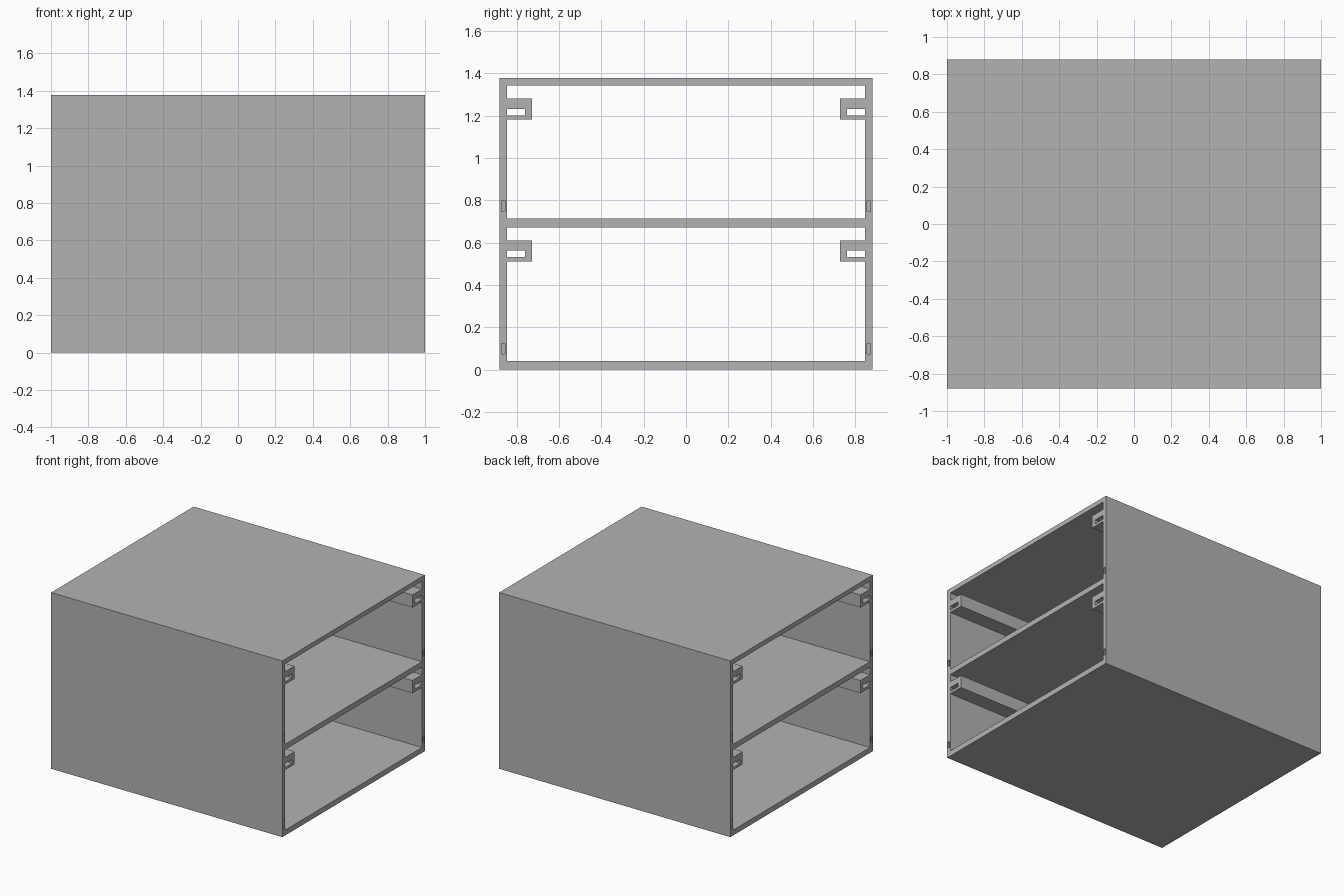
import bpy
import bmesh

if "Cube" in bpy.data.objects:
    bpy.data.objects.remove(bpy.data.objects["Cube"])

HALF_X, HALF_Y, HEIGHT = 1.0, 0.88, 1.378
INNER_Y = 0.846
BOARD = 0.042
TIER = 0.671          # vertical step from one bay to the next

grey = bpy.data.materials.new("plain grey")
grey.use_nodes = True
colour = (0.45, 0.45, 0.45, 1)
grey.diffuse_color = colour
grey.node_tree.nodes["Principled BSDF"].inputs["Base Color"].default_value = colour


def prism(name, outline, x0=-HALF_X, x1=HALF_X):
    """Extrude a (y, z) outline along x."""
    bm = bmesh.new()
    face = bm.faces.new([bm.verts.new((x0, y, z)) for y, z in outline])
    grown = bmesh.ops.extrude_face_region(bm, geom=[face])["geom"]
    moved = [v for v in grown if isinstance(v, bmesh.types.BMVert)]
    bmesh.ops.translate(bm, verts=moved, vec=(x1 - x0, 0, 0))
    bmesh.ops.recalc_face_normals(bm, faces=bm.faces)
    mesh = bpy.data.meshes.new(name)
    bm.to_mesh(mesh)
    bm.free()
    mesh.materials.append(grey)
    obj = bpy.data.objects.new(name, mesh)
    bpy.context.collection.objects.link(obj)
    return obj


def rect(y0, y1, z0, z1):
    return [(y0, z0), (y1, z0), (y1, z1), (y0, z1)]


# Horizontal boards between the walls
for name, z in (("bottom_panel", 0), ("middle_shelf", TIER), ("top_panel", HEIGHT - BOARD + 0.006)):
    top = HEIGHT if name == "top_panel" else z + BOARD
    prism(name, rect(-INNER_Y, INNER_Y, z, top))

for side, s in (("front", -1), ("back", 1)):
    # Side walls with small blind pockets in their end faces
    wall = prism(side + "_wall", rect(s * INNER_Y, s * HALF_Y, 0, HEIGHT))
    for tier in range(2):
        for end in (-1, 1):
            z = 0.075 + tier * TIER
            cutter = prism("pocket_cutter", rect(s * 0.855, s * 0.871, z, z + 0.05),
                           end * 0.97, end * 1.02)
            cutter.hide_render = True
            bpy.context.view_layer.objects.active = wall
            mod = wall.modifiers.new("pocket", 'BOOLEAN')
            mod.operation = 'DIFFERENCE'
            mod.solver = 'EXACT'
            mod.object = cutter
            bpy.ops.object.modifier_apply(modifier=mod.name)
            bpy.data.objects.remove(cutter)

    # Slotted drawer rails, one pair per bay
    for tier, level in enumerate(("lower", "upper")):
        base = 0.512 + tier * TIER - tier * 0.002
        section = [(INNER_Y, 0), (0.728, 0), (0.728, 0.099), (INNER_Y, 0.099),
                   (INNER_Y, 0.051), (0.761, 0.051), (0.761, 0.020), (INNER_Y, 0.020)]
        prism(f"{level}_{side}_rail", [(s * y, base + z) for y, z in section])
